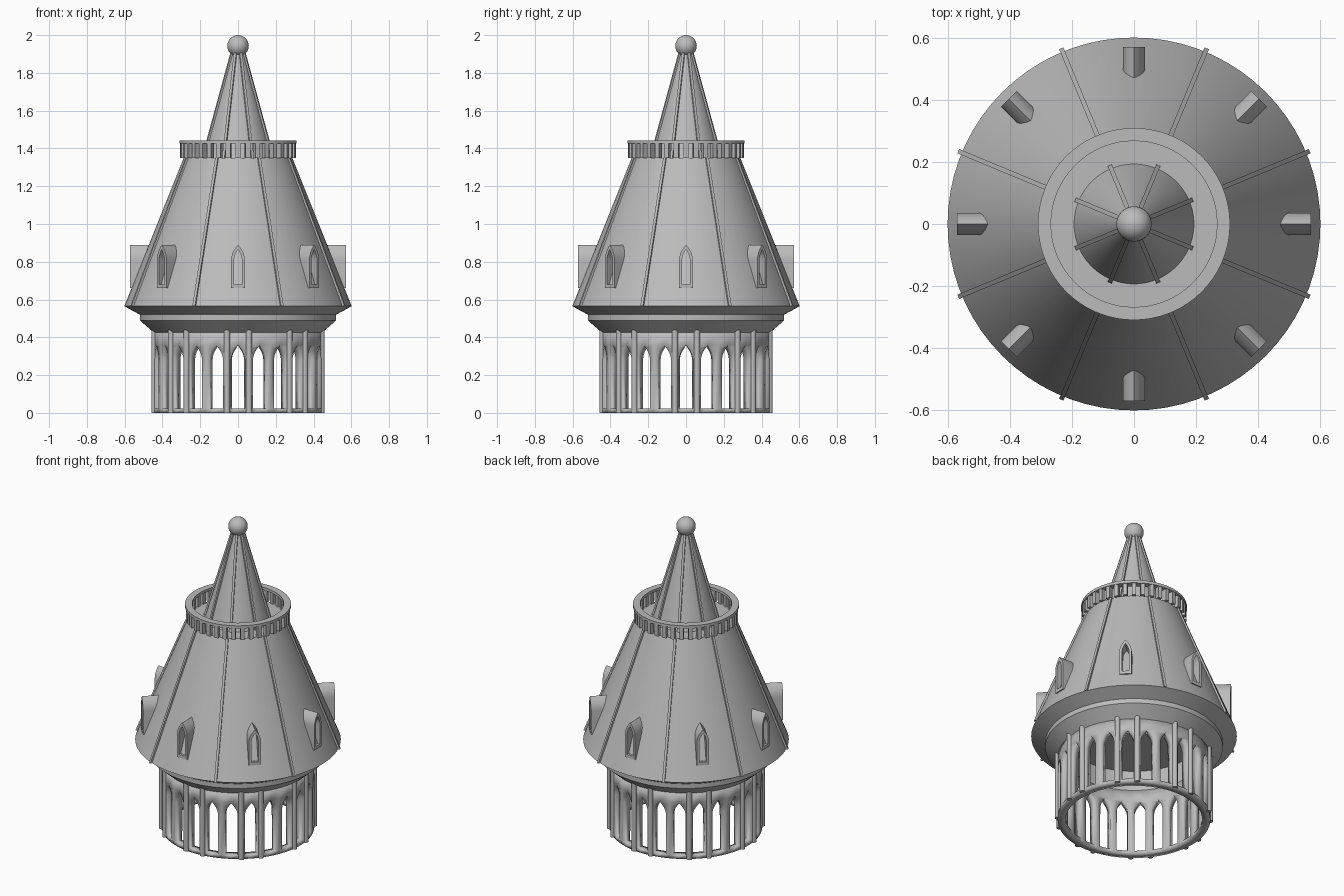
import bpy, bmesh, math
from mathutils import Matrix, Vector

cube = bpy.data.objects.get("Cube")
if cube:
    bpy.data.objects.remove(cube)

stone = bpy.data.materials.new("grey_stone")
stone.use_nodes = True
GREY = (0.5, 0.5, 0.5, 1)
stone.diffuse_color = GREY
stone.node_tree.nodes["Principled BSDF"].inputs["Base Color"].default_value = GREY


def finish(name, bm, fix=True):
    """Turn a bmesh into a smooth-shaded stone object."""
    bmesh.ops.remove_doubles(bm, verts=bm.verts, dist=1e-5)
    if fix:
        bmesh.ops.recalc_face_normals(bm, faces=bm.faces)
    mesh = bpy.data.meshes.new(name)
    bm.to_mesh(mesh)
    bm.free()
    mesh.materials.append(stone)
    ob = bpy.data.objects.new(name, mesh)
    bpy.context.collection.objects.link(ob)
    bpy.ops.object.select_all(action='DESELECT')
    ob.select_set(True)
    bpy.context.view_layer.objects.active = ob
    bpy.ops.object.shade_smooth_by_angle(angle=math.radians(30))
    return ob


def lathe(name, profile, closed=False, steps=72):
    """Revolve a (radius, height) profile around z."""
    bm = bmesh.new()
    vs = [bm.verts.new((r, 0, z)) for r, z in profile]
    pairs = list(zip(vs, vs[1:])) + ([(vs[-1], vs[0])] if closed else [])
    edges = [bm.edges.new(p) for p in pairs]
    bmesh.ops.spin(bm, geom=vs + edges, axis=(0, 0, 1), cent=(0, 0, 0),
                   angle=math.tau, steps=steps)
    return finish(name, bm)


def radial_slabs(name, outline, width, angles):
    """Extrude a (radius, height) outline sideways and repeat it around z."""
    bm = bmesh.new()
    for a in angles:
        rot = Matrix.Rotation(a, 3, 'Z')
        face = bm.faces.new([bm.verts.new(rot @ Vector((r, -width / 2, z))) for r, z in outline])
        ext = bmesh.ops.extrude_face_region(bm, geom=[face])
        moved = [g for g in ext["geom"] if isinstance(g, bmesh.types.BMVert)]
        bmesh.ops.translate(bm, verts=moved, vec=rot @ Vector((0, width, 0)))
    return finish(name, bm)


def half_arch(half, base, spring, apex, steps=6):
    """Right half of a pointed arch, from its foot up to its tip."""
    curve = [(half * (1 - (i / steps) ** 2), spring + (apex - spring) * i / steps)
             for i in range(steps + 1)]
    return [(half, base)] + curve


def around(count, offset=0.0):
    return [math.tau * (i + offset) / count for i in range(count)]


# Main roof with cornice and hollow underside
ROOF_TOP = 1.35
lathe("main_roof", [(0, 0.56), (0.402, 0.56), (0.402, 0.42), (0.44, 0.42), (0.52, 0.49),
                    (0.52, 0.52), (0.602, 0.565), (0.288, ROOF_TOP), (0, ROOF_TOP)])
radial_slabs("roof_ribs", [(0.27, ROOF_TOP), (0.298, ROOF_TOP), (0.614, 0.565), (0.585, 0.565)],
             0.015, around(8, 0.5))

# Spire, its ribs and the ball finial
lathe("spire", [(0, 1.345), (0.195, 1.345), (0.025, 1.93), (0, 1.93)])
radial_slabs("spire_ribs", [(0.18, ROOF_TOP), (0.205, ROOF_TOP), (0.037, 1.92), (0.01, 1.92)],
             0.014, around(8, 0.5))
bm = bmesh.new()
bmesh.ops.create_uvsphere(bm, u_segments=32, v_segments=16, radius=0.057,
                          matrix=Matrix.Translation((0, 0, 1.943)))
finish("ball_finial", bm)

# Balustrade around the spire
lathe("balustrade_rail", [(0.268, 1.425), (0.31, 1.425), (0.31, 1.443), (0.268, 1.443)], True)
radial_slabs("balusters", [(0.276, 1.349), (0.306, 1.349), (0.306, 1.43), (0.276, 1.43)],
             0.025, around(36))

# Arcade wall: one half bay, mirrored and repeated, then thickened inward
WALL_R, BAYS, WALL_TOP, SILL = 0.447, 24, 0.43, 0.022
half_bay = math.pi / BAYS * WALL_R
opening = half_arch(0.037, SILL, 0.28, 0.358)
quads = [[(u0, z0), (half_bay, z0), (half_bay, z1), (u1, z1)]
         for (u0, z0), (u1, z1) in zip(opening, opening[1:])]
tip = opening[-1][1]
quads.append([(0, tip), (half_bay, tip), (half_bay, WALL_TOP), (0, WALL_TOP)])
foot = opening[0][0]
quads.append([(0, 0), (foot, 0), (foot, SILL), (0, SILL)])
quads.append([(foot, 0), (half_bay, 0), (half_bay, SILL), (foot, SILL)])
bm = bmesh.new()
for a in around(BAYS):
    for side in (1, -1):
        for quad in quads:
            pts = [(a + side * u / WALL_R, z) for u, z in quad[::side]]
            bm.faces.new([bm.verts.new((WALL_R * math.cos(t), WALL_R * math.sin(t), z))
                          for t, z in pts])
wall = finish("arcade_wall", bm, fix=False)
thick = wall.modifiers.new("thickness", 'SOLIDIFY')
thick.thickness = 0.047
thick.offset = -1
# keep the smoothing after the thickness
wall.modifiers.move(len(wall.modifiers) - 1, 0)

# Paired columns on the arcade
bm = bmesh.new()
for a in around(8):
    for side in (1, -1):
        t = a + side * math.pi / BAYS
        spot = Vector((WALL_R * math.cos(t), WALL_R * math.sin(t), 0.22))
        bmesh.ops.create_cone(bm, cap_ends=True, segments=16, radius1=0.016, radius2=0.016,
                              depth=0.44, matrix=Matrix.Translation(spot))
finish("arcade_columns", bm)


# Dormers: pointed-arch frames standing out of the roof
def full_arch(*args):
    right = half_arch(*args)
    return right + [(-u, z) for u, z in right[-2::-1]]


outer = full_arch(0.036, 0.66, 0.81, 0.89)
inner = full_arch(0.021, 0.68, 0.805, 0.865)
FRONT, BACK = 0.571, 0.45
bm = bmesh.new()
for a in around(8):
    rot = Matrix.Rotation(a, 3, 'Z')
    rings = [[bm.verts.new(rot @ Vector((r, u, z))) for u, z in loop]
             for loop, r in ((outer, FRONT), (outer, BACK), (inner, BACK), (inner, FRONT))]
    for k in range(4):
        p, q = rings[k], rings[(k + 1) % 4]
        for i in range(len(p)):
            j = (i + 1) % len(p)
            bm.faces.new((p[i], p[j], q[j], q[i]))
finish("dormer_windows", bm)
